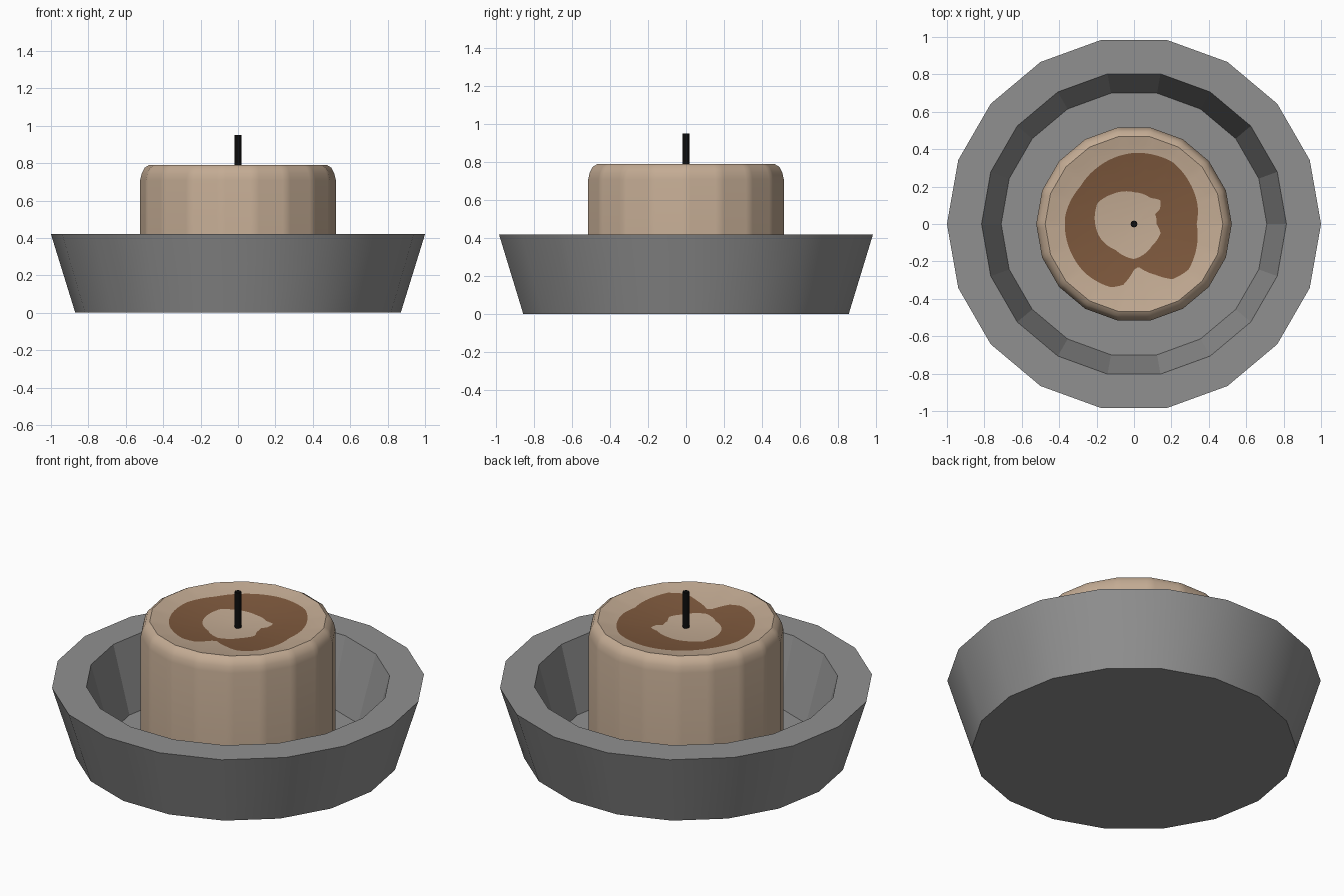
import bpy, bmesh, math

if "Cube" in bpy.data.objects:
    bpy.data.objects.remove(bpy.data.objects["Cube"])

SIDES = 18


def material(name, rgb):
    m = bpy.data.materials.new(name)
    m.diffuse_color = (*rgb, 1)
    m.use_nodes = True
    m.node_tree.nodes["Principled BSDF"].inputs["Base Color"].default_value = m.diffuse_color
    return m


grey = material("grey stone", (0.28, 0.28, 0.28))
wax = material("beige wax", (0.55, 0.41, 0.295))
brown = material("brown stain", (0.21, 0.10, 0.047))
black = material("black wick", (0.004, 0.004, 0.004))


def chord(t):
    """Radius factor that keeps points on an 18-sided outline."""
    step = 2 * math.pi / SIDES
    return math.cos(step / 2) / math.cos((t % step) - step / 2)


def lathe(name, rings, n, mats, stain=()):
    """Each ring is a function of angle giving (radius, z); both ends are closed.
    Bands whose index is in stain get the second material."""
    bm = bmesh.new()
    loops = []
    for ring in rings:
        loop = []
        for i in range(n):
            t = 2 * math.pi * i / n
            r, z = ring(t)
            loop.append(bm.verts.new((r * math.cos(t), r * math.sin(t), z)))
        loops.append(loop)
    for k, (a, b) in enumerate(zip(loops, loops[1:])):
        for i in range(n):
            j = (i + 1) % n
            f = bm.faces.new((a[i], a[j], b[j], b[i]))
            f.material_index = 1 if k in stain else 0
    bm.faces.new(loops[0][::-1])
    bm.faces.new(loops[-1])
    me = bpy.data.meshes.new(name)
    bm.to_mesh(me)
    bm.free()
    ob = bpy.data.objects.new(name, me)
    bpy.context.collection.objects.link(ob)
    for m in mats:
        me.materials.append(m)
    return ob


def smooth(ob, angle):
    bpy.ops.object.select_all(action='DESELECT')
    ob.select_set(True)
    bpy.context.view_layer.objects.active = ob
    bpy.ops.object.shade_smooth_by_angle(angle=math.radians(angle))


def plain(r, z):
    return lambda t: (r, z)


def faceted(r, z):
    return lambda t: (r * chord(t), z)


# dish: sloped outside, flat rim, sloped inside, flat floor
dish = lathe("dish", [plain(0.87, 0), plain(1, 0.42),
                      plain(0.815, 0.42), plain(0.71, 0.03)], SIDES, [grey])
# smooth outer wall, flat-shaded inner wall
smooth(dish, 30)
for f in dish.data.polygons:
    c = f.center
    if math.hypot(c.x, c.y) < 0.85:
        f.use_smooth = False

# stain outlines: (angle in degrees, radius)
OUTER = [(0, .335), (17, .355), (36, .37), (58, .39), (90, .38), (123, .36),
         (145, .35), (173, .37), (196, .37), (225, .37), (250, .36), (260, .33),
         (270, .245), (276, .23), (293, .295), (305, .36), (320, .38), (337, .36)]
INNER = [(0, .12), (25, .125), (30, .16), (42, .19), (57, .165), (90, .17),
         (126, .197), (150, .225), (167, .215), (203, .195), (235, .17),
         (270, .187), (311, .15), (341, .15)]


def dip(r):
    """Height of the slightly hollow wax top."""
    return 0.74 + 0.05 * (r / 0.475) ** 2


def outline(table):
    pts = table + [(table[0][0] + 360, table[0][1])]

    def ring(t):
        d = math.degrees(t)
        for (a, ra), (b, rb) in zip(pts, pts[1:]):
            if a <= d <= b:
                r = ra + (rb - ra) * (d - a) / (b - a)
                return r, dip(r)
        return pts[0][1], dip(pts[0][1])
    return ring


# candle: rounded upper edge, hollow top with a brown ring
rings = [faceted(0.523, 0.03), faceted(0.523, 0.71), faceted(0.515, 0.745),
         faceted(0.50, 0.775), faceted(0.475, 0.79), faceted(0.43, dip(0.43)),
         outline(OUTER), outline(INNER), plain(0.06, dip(0.06)), plain(0.01, 0.74)]
candle = lathe("candle", rings, 144, [wax, brown], stain=(6,))
smooth(candle, 40)

# wick
wick = lathe("wick", [plain(0.018, 0.73), plain(0.018, 0.95)], 12, [black])
smooth(wick, 40)
